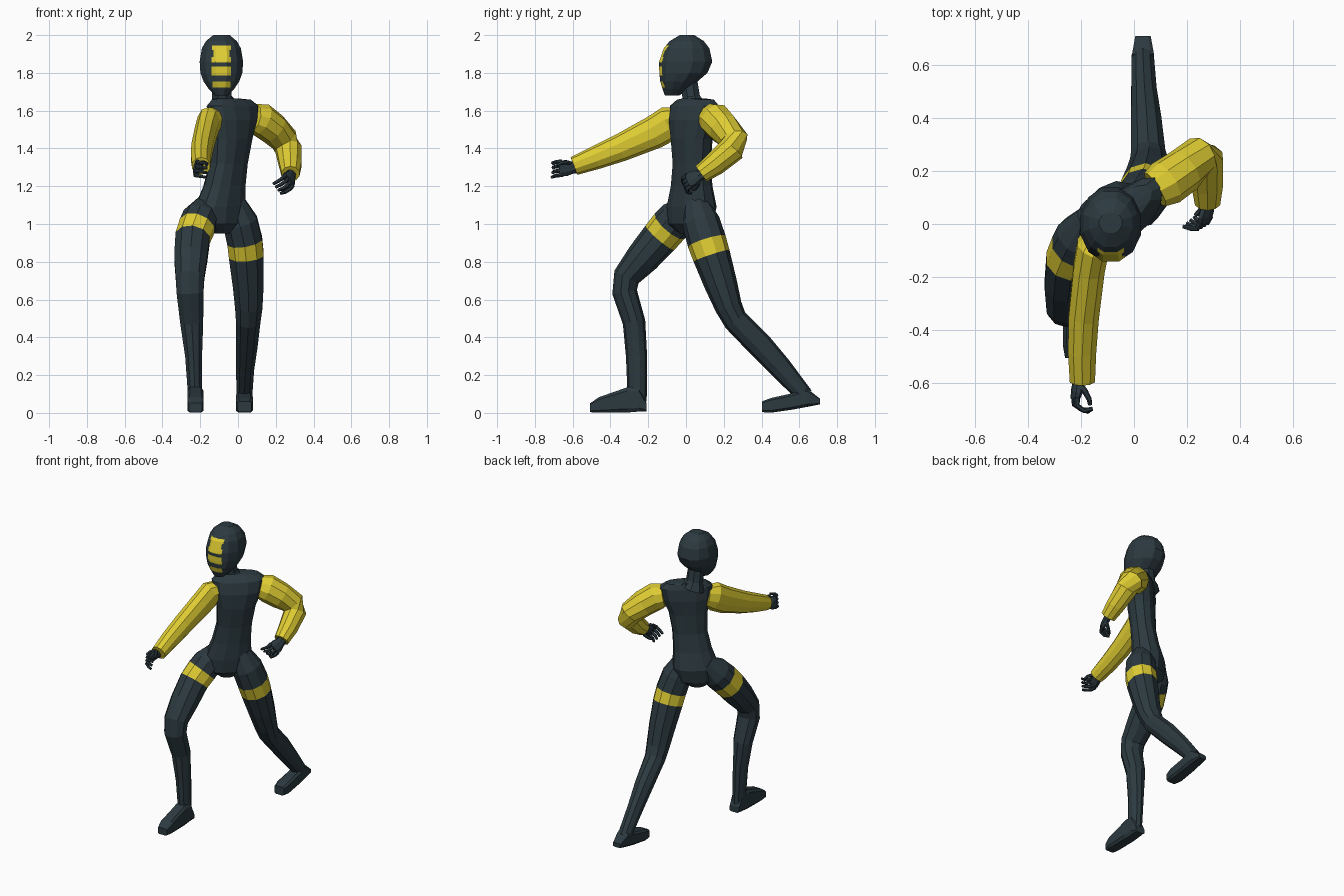
import bpy, bmesh, math
from mathutils import Vector as V

if "Cube" in bpy.data.objects:
    bpy.data.objects.remove(bpy.data.objects["Cube"])


def material(name, rgb):
    m = bpy.data.materials.new(name)
    m.diffuse_color = (*rgb, 1)
    m.use_nodes = True
    m.node_tree.nodes["Principled BSDF"].inputs["Base Color"].default_value = m.diffuse_color
    return m


DARK = material("dark slate", (0.025, 0.042, 0.051))
YELLOW = material("yellow", (0.74, 0.61, 0.033))


def ring(c, a, b, n=10, power=1.0):
    """Closed (super)elliptic section around c with half-axes a and b."""
    pts = []
    for i in range(n):
        t = 2 * math.pi * (i + 0.5) / n
        ct, st = math.cos(t), math.sin(t)
        u = math.copysign(abs(ct) ** power, ct)
        v = math.copysign(abs(st) ** power, st)
        pts.append(V(c) + a * u + b * v)
    return pts


def loft(bm, rings, band=None):
    """Skin a list of rings; segment number `band` gets the second material."""
    vs = [[bm.verts.new(p) for p in r] for r in rings]
    n = len(vs[0])
    for k in range(len(vs) - 1):
        for i in range(n):
            j = (i + 1) % n
            f = bm.faces.new((vs[k][i], vs[k][j], vs[k + 1][j], vs[k + 1][i]))
            f.material_index = int(k == band)
    bm.faces.new(vs[0][::-1])
    bm.faces.new(vs[-1])


def tube(bm, pts, n=10, ref=(1, 0, 0), band=None):
    """Limb through (x, y, z, ra[, rb]); ra lies along ref."""
    ps = [V(p[:3]) for p in pts]
    rings = []
    for i, p in enumerate(pts):
        t = (ps[min(i + 1, len(ps) - 1)] - ps[max(i - 1, 0)]).normalized()
        a = V(ref)
        a = (a - t * a.dot(t)).normalized()
        rings.append(ring(ps[i], a * p[3], t.cross(a) * p[-1], n))
    loft(bm, rings, band)


def finish(name, bm, *mats):
    bmesh.ops.recalc_face_normals(bm, faces=bm.faces[:])
    me = bpy.data.meshes.new(name)
    bm.to_mesh(me)
    bm.free()
    for m in mats:
        me.materials.append(m)
    ob = bpy.data.objects.new(name, me)
    bpy.context.collection.objects.link(ob)


# Torso, turned about 43 degrees: z, half width, half depth, centre x, y
bm = bmesh.new()
A = math.radians(43)
U, W = V((math.cos(A), math.sin(A), 0)), V((-math.sin(A), math.cos(A), 0))
loft(bm, [ring((x, y, z), U * a, W * b, 12, 0.85) for z, a, b, x, y in (
    (0.95, .05, .05, -.10, .02), (1.00, .13, .095, -.10, .022),
    (1.09, .148, .105, -.095, .03), (1.20, .123, .088, -.072, .03),
    (1.32, .112, .08, -.05, .03), (1.45, .125, .087, -.036, .03),
    (1.55, .158, .088, -.03, .037), (1.625, .172, .072, -.028, .045),
    (1.658, .13, .05, -.035, .05), (1.665, .07, .045, -.06, .04))])
finish("torso", bm, DARK)

# Neck
bm = bmesh.new()
tube(bm, [(-.075, .04, 1.62, .085, .07), (-.085, .028, 1.67, .056, .05),
          (-.09, .01, 1.78, .05)], 8)
finish("neck", bm, DARK)

# Helmeted head: z, half width, front y, back y
HX = -.088
bm = bmesh.new()
loft(bm, [ring((HX, (f + b) / 2, z), V((w, 0, 0)), V((0, (b - f) / 2, 0)), 12)
          for z, w, f, b in (
    (2.0, .045, -.035, .045), (1.968, .085, -.09, .098),
    (1.93, .107, -.122, .128), (1.86, .119, -.147, .144),
    (1.80, .115, -.146, .118), (1.755, .098, -.14, .065),
    (1.715, .07, -.127, .02), (1.68, .035, -.113, -.035))])
# Face stripes cut into the head: low z, high z, half width
STRIPES = ((1.92, 1.945, .05), (1.885, 1.92, .043), (1.855, 1.885, .052),
           (1.785, 1.835, .052), (1.722, 1.755, .047))
cuts = [((0, 0, z), (0, 0, 1)) for z in sorted({z for s in STRIPES for z in s[:2]})]
cuts += [((HX + k * w, 0, 0), (1, 0, 0)) for w in sorted({s[2] for s in STRIPES}) for k in (-1, 1)]
for co, no in cuts:
    bmesh.ops.bisect_plane(bm, geom=bm.verts[:] + bm.edges[:] + bm.faces[:],
                           dist=1e-5, plane_co=co, plane_no=no)
for f in bm.faces:
    c = f.calc_center_median()
    if c.y < -.06 and any(l < c.z < h and abs(c.x - HX) < w for l, h, w in STRIPES):
        f.material_index = 1
finish("head", bm, DARK, YELLOW)

# Legs with a yellow band around each thigh
LEGS = {
    "right_leg": [(-.165, .03, 1.12, .05), (-.198, -.045, 1.035, .097, .1),
                  (-.217, -.087, .988, .099, .103), (-.24, -.138, .927, .096, .1),
                  (-.25, -.23, .82, .092, .09), (-.254, -.315, .72, .08, .072),
                  (-.254, -.325, .64, .075, .066), (-.245, -.275, .48, .064, .06),
                  (-.235, -.262, .30, .047, .056), (-.226, -.258, .06, .038, .05)],
    "left_leg": [(-.03, .05, 1.13, .06), (.012, .08, 1.01, .096, .1),
                 (.036, .11, .908, .098, .104), (.044, .135, .832, .097, .1),
                 (.054, .185, .68, .086, .087), (.057, .226, .56, .076, .072),
                 (.054, .262, .49, .068, .066), (.046, .39, .36, .06, .068),
                 (.038, .50, .24, .05, .06), (.033, .63, .09, .044, .045)],
}
for name, pts in LEGS.items():
    bm = bmesh.new()
    tube(bm, pts, 10, band=2)
    finish(name, bm, DARK, YELLOW)

# Feet: y, bottom, top, half width
FEET = {
    "right_foot": (-.225, ((-.507, .003, .052, .036), (-.46, .0, .085, .045),
                           (-.31, .0, .138, .044), (-.25, .005, .14, .042),
                           (-.208, .008, .05, .036))),
    "left_foot": (.034, ((.403, .003, .062, .038), (.45, .0, .08, .047),
                         (.57, .017, .107, .045), (.64, .03, .132, .043),
                         (.71, .045, .075, .03))),
}
for name, (x, secs) in FEET.items():
    bm = bmesh.new()
    loft(bm, [ring((x, y, (lo + hi) / 2), V((w, 0, 0)), V((0, 0, (hi - lo) / 2)), 8, 0.4)
              for y, lo, hi, w in secs])
    finish(name, bm, DARK)

# Yellow sleeves
ARMS = {
    "right_sleeve": [(-.125, -.04, 1.55, .06, .07), (-.155, -.085, 1.535, .064, .092),
                     (-.17, -.17, 1.485, .062, .088), (-.19, -.35, 1.402, .06, .073),
                     (-.196, -.48, 1.35, .056, .062), (-.195, -.593, 1.307, .05)],
    "left_sleeve": [(.08, .13, 1.563, .075), (.12, .155, 1.553, .09),
                    (.185, .2, 1.505, .086), (.245, .255, 1.445, .076),
                    (.268, .243, 1.395, .072), (.277, .15, 1.315, .062),
                    (.278, .08, 1.265, .05)],
}
for name, pts in ARMS.items():
    bm = bmesh.new()
    tube(bm, pts, 10, ref=(1, 0, 0) if name == "right_sleeve" else (.3, -.4, .9))
    finish(name, bm, YELLOW)


def hand(name, wrist, d, c):
    """Palm along d with four fingers and a thumb curling toward c."""
    w, d = V(wrist), V(d).normalized()
    c = V(c)
    c = (c - d * c.dot(d)).normalized()
    s = d.cross(c)
    bm = bmesh.new()
    tube(bm, [(*(w - d * .03), .03, .026), (*(w + d * .015), .033, .024),
              (*(w + d * .05), .046, .022), (*(w + d * .08), .043, .016)], 8, s)

    def finger(base, steps, r):
        p, pts = base, [(*base, r)]
        for u, v, q in steps:
            p = p + d * u + c * v + s * q
            pts.append((*p, r * (1 - .12 * len(pts))))
        tube(bm, pts, 6, s)

    for k in range(4):
        finger(w + d * .07 + s * (.036 - .024 * k),
               ((.03, .008, 0), (.012, .03, 0), (-.014 + .006 * k, .03, 0)), .0125)
    finger(w + d * .02 + s * .02, ((.02, .025, .014), (.025, .022, 0), (.02, .01, -.008)), .013)
    finish(name, bm, DARK)


# Hands
hand("right_hand", (-.205, -.585, 1.298), (-.22, -.95, -.04), (.95, -.25, -.15))
hand("left_hand", (.28, .08, 1.262), (-.15, -.85, -.42), (-.8, .05, -.5))
